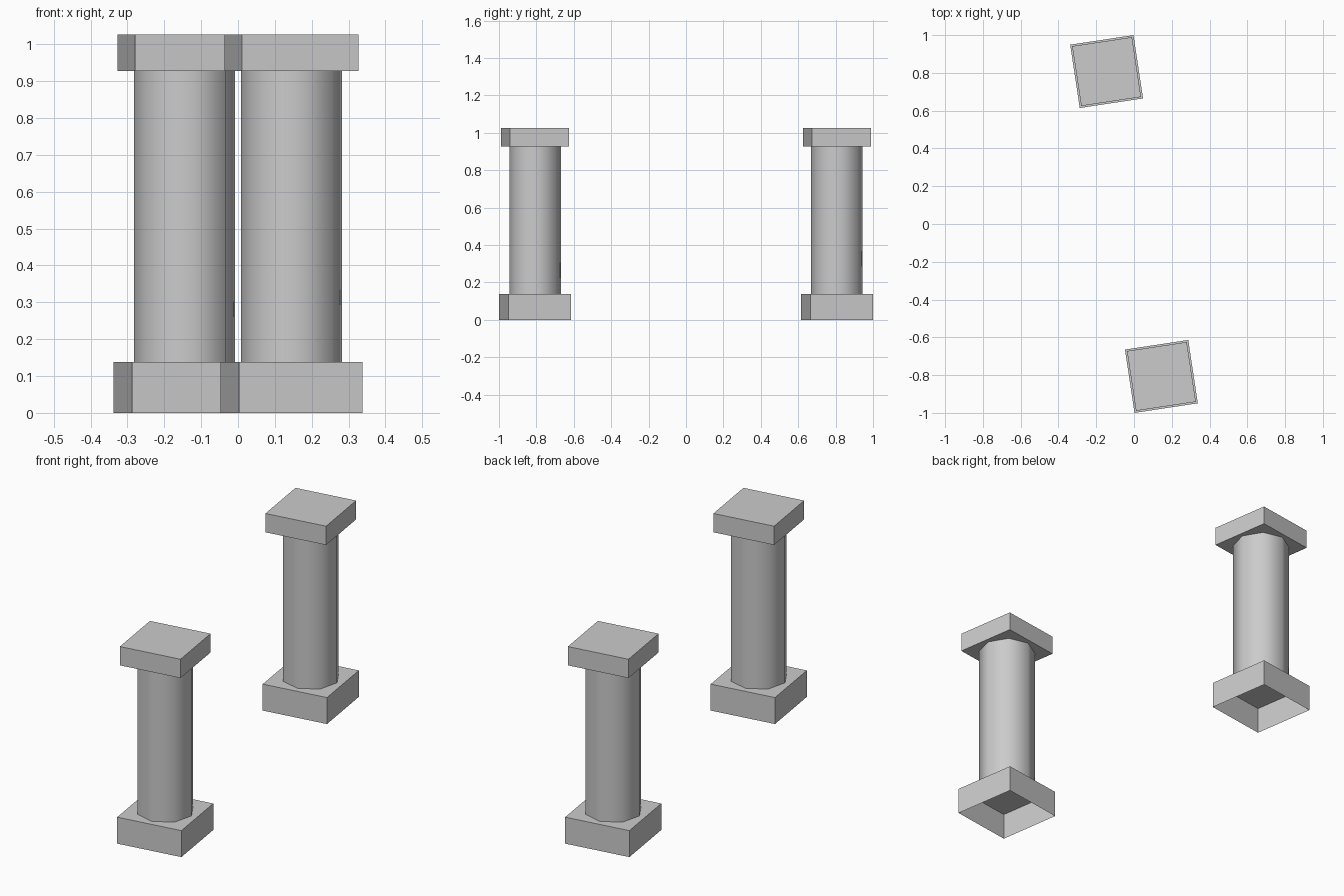
import bpy
import bmesh
import math
from mathutils import Matrix

old = bpy.data.objects.get("Cube")
if old:
    bpy.data.objects.remove(old, do_unlink=True)

stone = bpy.data.materials.new("grey stone")
stone.use_nodes = True
GREY = (0.6, 0.6, 0.6, 1.0)
stone.diffuse_color = GREY
stone.node_tree.nodes["Principled BSDF"].inputs["Base Color"].default_value = GREY

TURN = math.radians(8.6)


def add_part(name, bm, x, y):
    """Turn a bmesh into a placed, coloured object."""
    mesh = bpy.data.meshes.new(name)
    bm.to_mesh(mesh)
    bm.free()
    mesh.materials.append(stone)
    obj = bpy.data.objects.new(name, mesh)
    obj.location = (x, y, 0)
    obj.rotation_euler.z = TURN
    bpy.context.collection.objects.link(obj)
    return obj


def slab(name, x, y, side, z0, z1, open_below=False):
    """Square slab, optionally hollow from underneath."""
    bm = bmesh.new()
    place = Matrix.Translation((0, 0, (z0 + z1) / 2)) @ Matrix.Diagonal((side, side, z1 - z0, 1))
    bmesh.ops.create_cube(bm, size=1, matrix=place)
    if open_below:
        bm.normal_update()
        under = [f for f in bm.faces if f.normal.z < -0.9]
        bmesh.ops.delete(bm, geom=under, context="FACES_ONLY")
    return add_part(name, bm, x, y)


def shaft(name, x, y, radius, z0, z1):
    """Eight-sided tube with smooth shaded sides."""
    bm = bmesh.new()
    bmesh.ops.create_cone(bm, cap_ends=False, segments=8, radius1=radius, radius2=radius,
                          depth=z1 - z0, matrix=Matrix.Translation((0, 0, (z0 + z1) / 2)))
    for f in bm.faces:
        f.smooth = True
    return add_part(name, bm, x, y)


# Two matching columns on opposite sides of the centre
for label, s in (("front", 1), ("back", -1)):
    x, y = 0.145 * s, -0.807 * s
    slab(label + "_column_base", x, y, 0.339, 0, 0.138, open_below=True)
    shaft(label + "_column_shaft", x, y, 0.139, 0.138, 0.928)
    slab(label + "_column_capital", x, y, 0.32, 0.928, 1.026)
